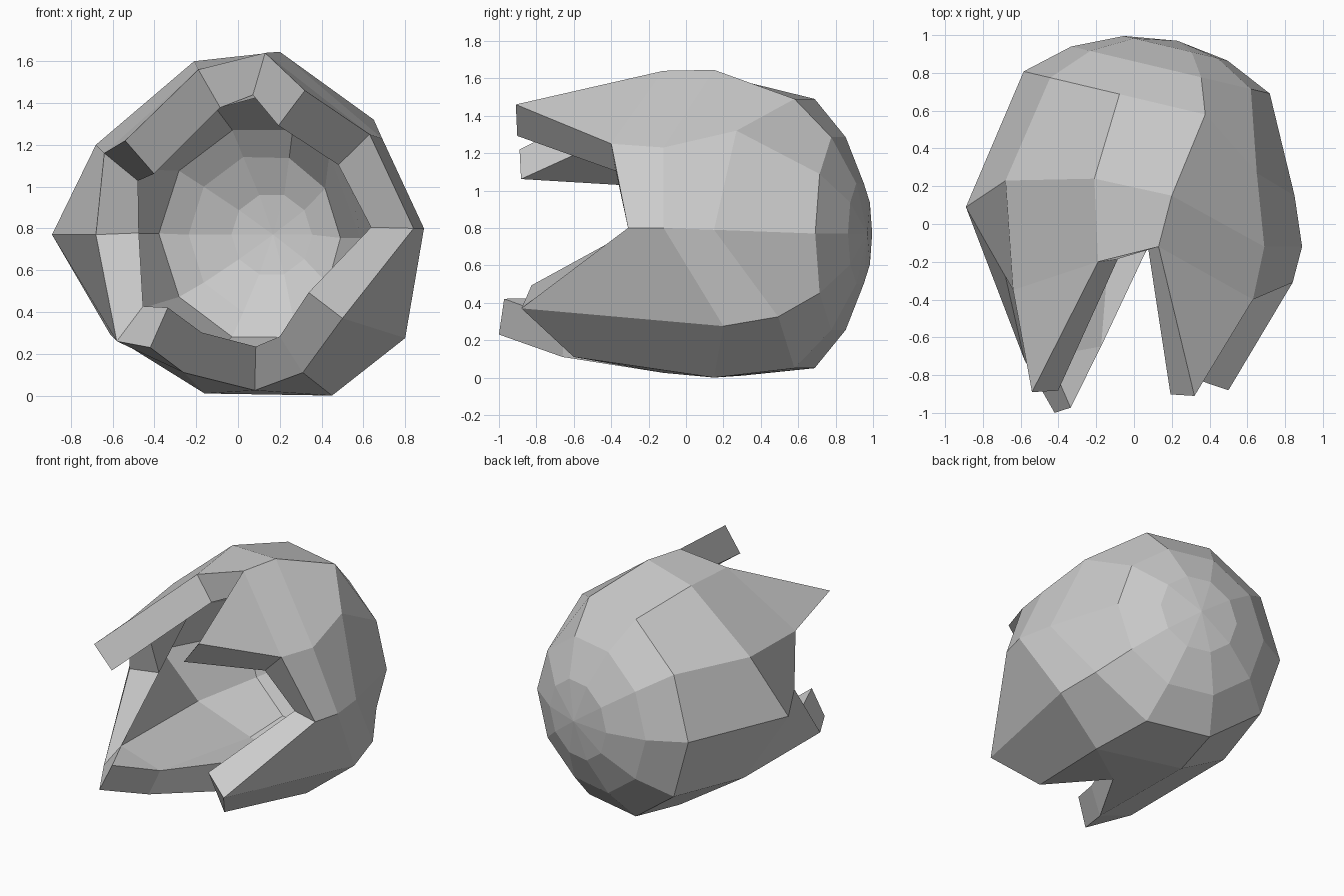
import bpy, bmesh
from math import sin, cos, radians
from mathutils import Vector

if "Cube" in bpy.data.objects:
    bpy.data.objects.remove(bpy.data.objects["Cube"])

SEG = 10
C = Vector((0, 0, 0.77))
AXIS = Vector((0.23, 0.97, 0))
SIDE = Vector((0.97, -0.23, 0))
UP = Vector((0, 0, 1))

bm = bmesh.new()


def add(p):
    return bm.verts.new(p)


def ring(k):
    """One ring of the rounded back, k steps away from the pole."""
    t = radians(16.4 * k)
    pts = []
    for i in range(SEG):
        a = radians(36 * i)
        pts.append(C + AXIS * cos(t) + (SIDE * cos(a) + UP * sin(a)) * sin(t))
    return pts


# Rounded back: pole and three rings, the third pulled forward at the right
third = ring(3)
third[0] = (0.85, 0.15, 0.79)
third[1] = (0.65, 0.27, 1.32)

# Widest ring of the shell
widest = [(0.89, -0.12, 0.8), (0.69, -0.12, 1.23), (0.2, 0.15, 1.645),
          (-0.21, 0.24, 1.6), (-0.68, 0.23, 1.2), (-0.89, 0.09, 0.77),
          (-0.61, 0.2, 0.29), (-0.16, 0.3, 0.01), (0.45, 0.15, 0.0),
          (0.8, 0.2, 0.275)]

# Broken front edge
rim = [(0.84, -0.31, 0.8), (0.63, -0.4, 1.25), (0.13, -0.12, 1.64),
       (-0.19, -0.2, 1.56), (-0.64, -0.35, 1.16), (-0.68, -0.28, 0.77),
       (-0.58, -0.72, 0.26), (-0.26, -0.66, 0.11), (0.08, -0.12, 0.025),
       (0.5, -0.88, 0.37)]

# Extra points of the jagged spikes, keyed by the segment they sit on
spikes = {1: (0.32, -0.91, 1.46), 3: (-0.54, -0.89, 1.22),
          6: (-0.42, -1.0, 0.23)}

pole = add(C + AXIS)
rows = [[add(p) for p in pts] for pts in (ring(1), ring(2), third, widest, rim)]
for i in range(SEG):
    j = (i + 1) % SEG
    bm.faces.new((pole, rows[0][i], rows[0][j]))
    for a, b in zip(rows, rows[1:]):
        if b is rows[4] and i == 8:
            # lower right shard, split from the bottom notch
            s = add((0.31, -0.6, 0.11))
            thin = [s]
            bm.faces.new((a[i], b[i], s))
            bm.faces.new((a[i], s, b[j], a[j]))
        else:
            bm.faces.new((a[i], b[i], b[j], a[j]))
    if i in spikes:
        s = add(spikes[i])
        bm.faces.new((rows[4][i], s, rows[4][j]))

bmesh.ops.recalc_face_normals(bm, faces=bm.faces)
if sum(f.normal.y for f in pole.link_faces) < 0:
    bmesh.ops.reverse_faces(bm, faces=bm.faces)
bm.verts.index_update()
thick = [pole.index] + [v.index for r in rows[:3] for v in r]
slim = [v.index for v in bm.verts if v.index not in set(thick)]

mesh = bpy.data.meshes.new("broken_shell")
bm.to_mesh(mesh)
bm.free()
shell = bpy.data.objects.new("broken_shell", mesh)
bpy.context.collection.objects.link(shell)

# Wall thickness: heavier at the back, thinner at the broken edge
group = shell.vertex_groups.new(name="wall")
group.add(thick, 1.0, 'REPLACE')
group.add(slim, 0.78, 'REPLACE')
wall = shell.modifiers.new("wall", 'SOLIDIFY')
wall.thickness = 0.27
wall.offset = -1
wall.vertex_group = group.name
